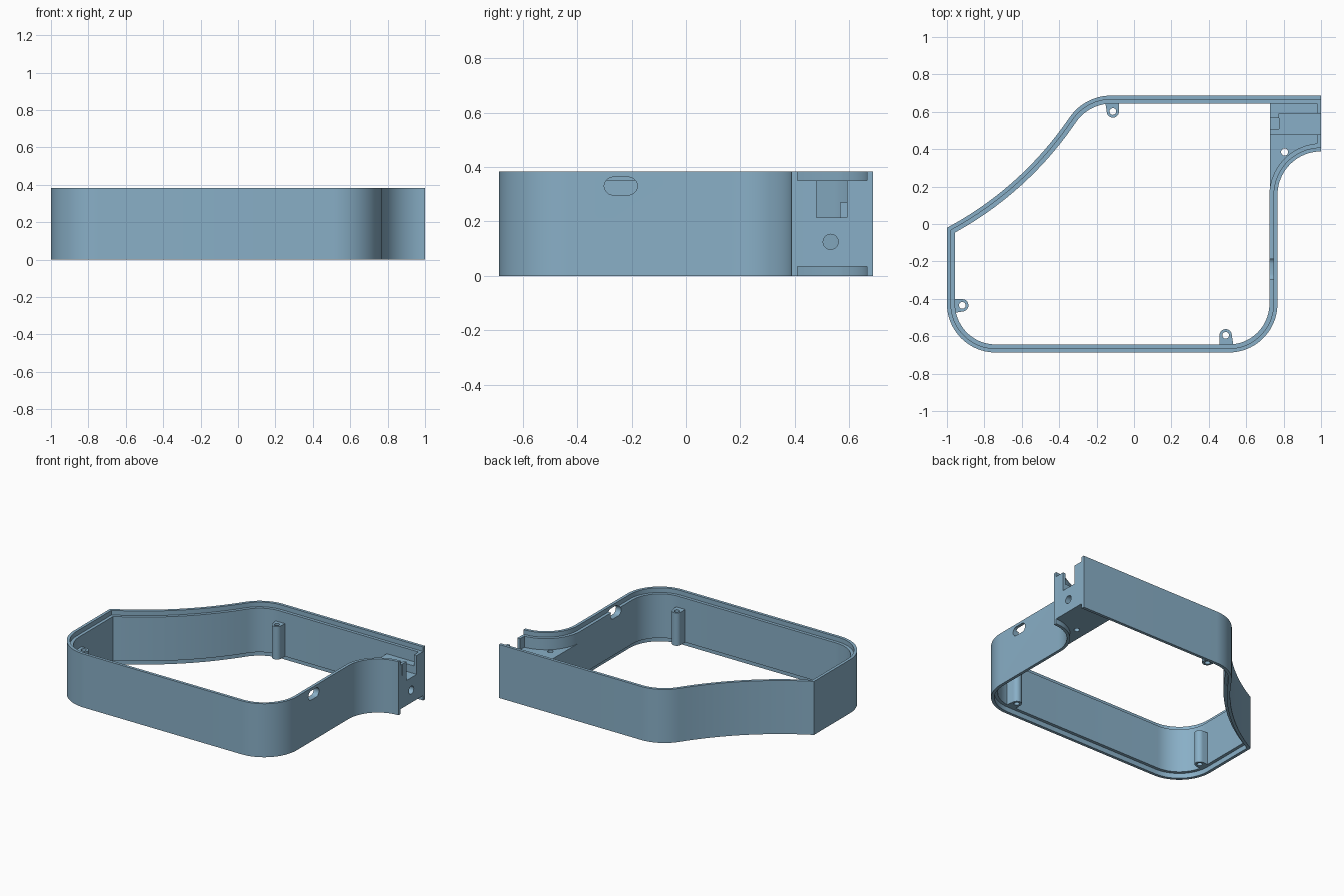
import bpy, bmesh, math
from mathutils import Vector

if "Cube" in bpy.data.objects:
    bpy.data.objects.remove(bpy.data.objects["Cube"])

H = 0.383                      # wall height
LIP, T = 0.021, 0.043          # rim lip thickness, full wall thickness
Z0, Z1 = 0.035, 0.35           # inner ledge heights
BLOCK_TOP = 0.27

blue = bpy.data.materials.new("steel_blue")
blue.diffuse_color = (0.25, 0.43, 0.57, 1)
blue.use_nodes = True
blue.node_tree.nodes["Principled BSDF"].inputs["Base Color"].default_value = blue.diffuse_color


def arc(cx, cy, r, a0, a1, n):
    """Points on an arc, angles in degrees."""
    angles = [math.radians(a0 + (a1 - a0) * i / n) for i in range(n + 1)]
    return [(cx + r * math.cos(a), cy + r * math.sin(a)) for a in angles]


def finish(name, bm):
    bmesh.ops.recalc_face_normals(bm, faces=bm.faces)
    me = bpy.data.meshes.new(name)
    bm.to_mesh(me)
    bm.free()
    me.materials.append(blue)
    ob = bpy.data.objects.new(name, me)
    bpy.context.collection.objects.link(ob)
    return ob


def prism(name, pts, z0, z1):
    """Extrude a flat outline upwards."""
    bm = bmesh.new()
    face = bm.faces.new([bm.verts.new((x, y, z0)) for x, y in pts])
    top = bmesh.ops.extrude_face_region(bm, geom=[face])["geom"]
    verts = [g for g in top if isinstance(g, bmesh.types.BMVert)]
    bmesh.ops.translate(bm, verts=verts, vec=(0, 0, z1 - z0))
    return finish(name, bm)


def box(name, x0, x1, y0, y1, z0, z1):
    return prism(name, [(x0, y0), (x1, y0), (x1, y1), (x0, y1)], z0, z1)


def along_x(name, yz, x0, x1):
    """Prism whose outline lies in the y-z plane."""
    ob = prism(name, yz, x0, x1)
    for v in ob.data.vertices:
        x, y, z = v.co
        v.co = (z, x, y)
    return ob


def activate(ob):
    bpy.ops.object.select_all(action='DESELECT')
    ob.select_set(True)
    bpy.context.view_layer.objects.active = ob


def cut(ob, cutter):
    activate(ob)
    m = ob.modifiers.new("cut", 'BOOLEAN')
    m.operation, m.solver, m.object = 'DIFFERENCE', 'EXACT', cutter
    bpy.ops.object.modifier_apply(modifier=m.name)
    bpy.data.objects.remove(cutter)


def smooth(ob):
    activate(ob)
    bpy.ops.object.shade_smooth_by_angle(angle=math.radians(25))


# Outline, running from the open end around to the neck
X, Y, R = 0.767, 0.687, 0.26
NECK = (1.0, 0.155)
NR = 0.233
a = Vector((-0.345, 0.57))
b = Vector((-1.0, -0.02))
chord = b - a
half = math.radians(14)
big = chord.length / (2 * math.sin(half))
side = Vector((chord.y, -chord.x)).normalized()      # towards the upper left
c = (a + b) / 2 + side * big * math.cos(half)
a0 = math.degrees(math.atan2(a.y - c.y, a.x - c.x))
a1 = math.degrees(math.atan2(b.y - c.y, b.x - c.x))

path = [(1.0, Y)]
path += arc(-0.122, Y - 0.27, 0.27, 90, 146, 14)
path += arc(c.x, c.y, big, a0, a1, 20)[1:]
path += arc(-1 + R, -Y + R, R, 180, 270, 20)
path += arc(X - R, -Y + R, R, 270, 360, 20)
path += arc(*NECK, NR, 180, 90, 20)
path = [Vector(p) for p in path]

# Wall: stepped section swept along the outline with mitred corners
section = [(0, 0), (LIP, 0), (LIP, Z0), (T, Z0), (T, Z1), (LIP, Z1), (LIP, H), (0, H)]
bm = bmesh.new()
rings = []
for i, p in enumerate(path):
    d0 = (p - path[i - 1]).normalized() if i else Vector((-1, 0))
    d1 = (path[i + 1] - p).normalized() if i + 1 < len(path) else Vector((1, 0))
    n0, n1 = Vector((-d0.y, d0.x)), Vector((-d1.y, d1.x))
    n = (n0 + n1) / (1 + n0.dot(n1))
    rings.append([bm.verts.new((*(p + n * t), z)) for t, z in section])
k = len(section)
for r0, r1 in zip(rings, rings[1:]):
    for j in range(k):
        bm.faces.new((r0[j], r1[j], r1[(j + 1) % k], r0[(j + 1) % k]))
bm.faces.new(rings[0])
bm.faces.new(rings[-1])
wall = finish("wall", bm)

# Rounded window in the side wall
slot = arc(-0.212, 0.33, 0.033, -90, 90, 10) + arc(-0.268, 0.33, 0.033, 90, 270, 10)
cut(wall, along_x("window_cutter", slot, 0.65, 0.85))
smooth(wall)

# Connector block filling the neck, with channel, pocket and holes
outline = arc(*NECK, NR + T - 0.003, 180, 90, 20) + [(1.0, 0.646), (0.727, 0.646)]
block = prism("connector_block", outline, Z0, BLOCK_TOP)
cut(block, box("channel_cutter", 0.6, 1.1, 0.479, 0.592, 0.215, 0.4))
cut(block, along_x("bore_cutter", arc(0.532, 0.125, 0.028, 0, 345, 23), 0.6, 1.1))
cut(block, box("pocket_cutter", 0.7, 0.775, 0.507, 0.566, 0.08, 0.4))
cut(block, prism("screw_cutter", arc(0.805, 0.385, 0.019, 0, 345, 23), 0, 0.5))
smooth(block)
box("channel_stop", 0.727, 0.775, 0.566, 0.592, 0.215, BLOCK_TOP)

# End tabs either side of the channel
for name, y0, y1 in (("front_end_tab", 0.43, 0.479), ("back_end_tab", 0.592, 0.645)):
    box(name, 0.979, 1.0, y0, y1, BLOCK_TOP, Z1)

# Screw posts: rounded nose, flared root joining the wall
posts = (("back_post", -0.113, 0.602, 180),
         ("left_post", -0.918, -0.435, 270),
         ("front_post", 0.49, -0.595, 0))
for name, px, py, turn in posts:
    t = math.radians(turn)
    root = 0.055
    shape = arc(0, 0, 0.033, 0, 180, 16) + [(-0.033, -root), (0.042, -root)]
    pts = [(px + x * math.cos(t) - y * math.sin(t),
            py + x * math.sin(t) + y * math.cos(t)) for x, y in shape]
    post = prism(name, pts, Z0, BLOCK_TOP)
    cut(post, prism("post_cutter", arc(px, py, 0.018, 0, 345, 23), 0, 0.5))
    smooth(post)
